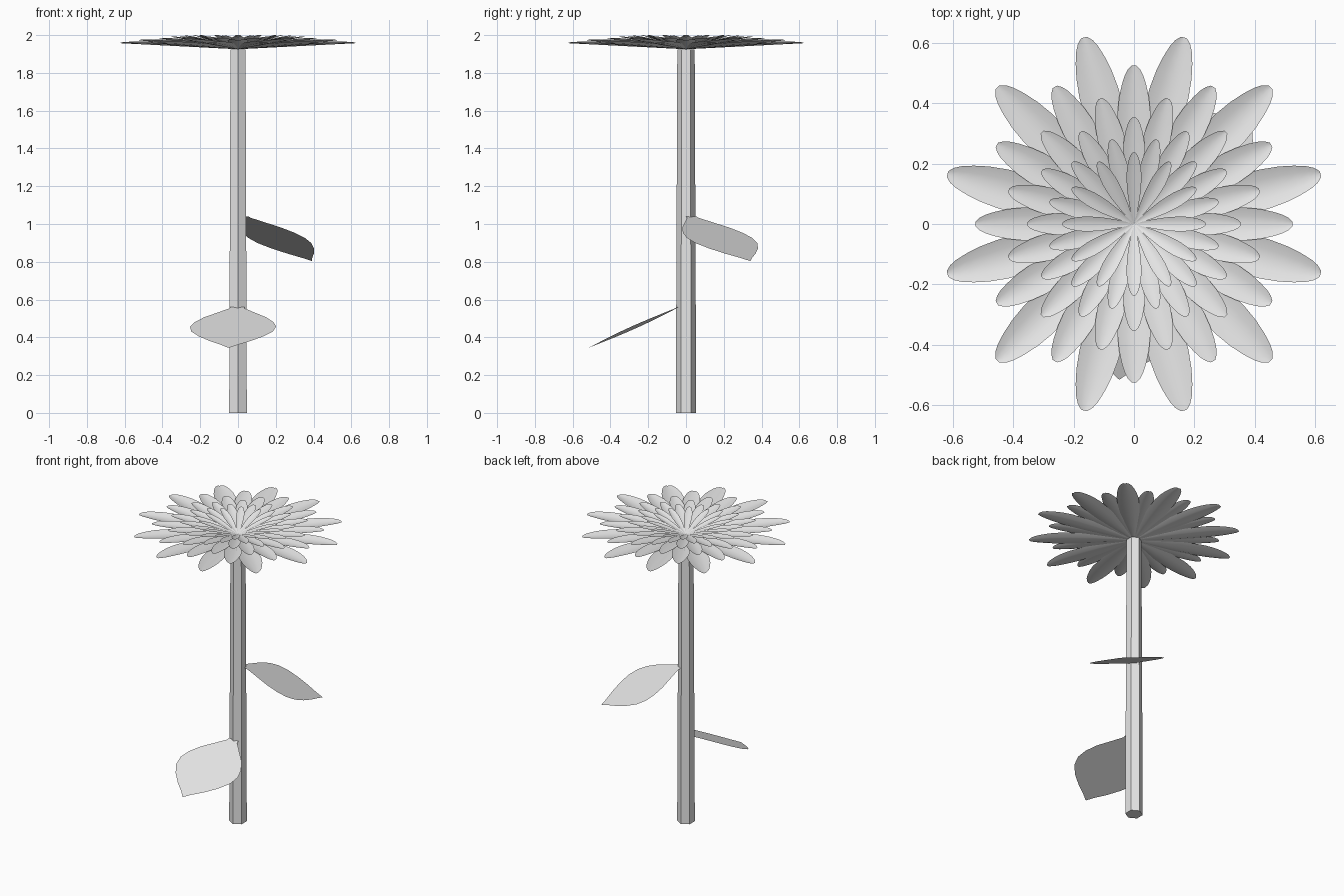
import bpy
import bmesh
from math import radians, tau, cos, sin
from mathutils import Matrix, Vector

cube = bpy.data.objects.get("Cube")
if cube:
    bpy.data.objects.remove(cube, do_unlink=True)

grey = bpy.data.materials.new("light_grey")
grey.use_nodes = True
colour = (0.8, 0.8, 0.8, 1)
grey.diffuse_color = colour
grey.node_tree.nodes["Principled BSDF"].inputs["Base Color"].default_value = colour

# Half-width along the length, both as fractions of the length
PETAL = [(0, .006), (.1, .028), (.25, .062), (.45, .093), (.6, .103), (.7, .104),
         (.8, .094), (.88, .077), (.94, .058), (.975, .04), (1, .016)]
LEAF = [(0, .078), (.03, .084), (.12, .19), (.25, .345), (.37, .44), (.48, .48),
        (.6, .455), (.72, .36), (.84, .22), (.93, .09), (1, .006)]


def make_object(name, bm, smooth=False):
    mesh = bpy.data.meshes.new(name)
    bm.to_mesh(mesh)
    bm.free()
    mesh.materials.append(grey)
    if smooth:
        mesh.shade_smooth()
    obj = bpy.data.objects.new(name, mesh)
    bpy.context.collection.objects.link(obj)
    return obj


def add_blade(bm, outline, length, rise, yaw, start=0, height=0, cup=0, across=4):
    """A thin blade running outwards along yaw, climbing by rise."""
    turn = Matrix.Rotation(yaw, 3, 'Z')
    rows = []
    for t, half in outline:
        row = []
        for i in range(across + 1):
            s = 2 * i / across - 1
            point = Vector((start + length * t, length * half * s,
                            height + rise * t + cup * length * half * s * s))
            row.append(bm.verts.new(turn @ point))
        rows.append(row)
    for a, b in zip(rows, rows[1:]):
        for i in range(across):
            bm.faces.new((a[i], b[i], b[i + 1], a[i + 1]))


# Stem: tapered hexagonal rod with a corner to the front
bm = bmesh.new()
rings = [[bm.verts.new((r * sin(tau * i / 6), r * cos(tau * i / 6), z)) for i in range(6)]
         for r, z in ((.054, 0), (.046, 1.925))]
for i in range(6):
    j = (i + 1) % 6
    bm.faces.new((rings[0][i], rings[0][j], rings[1][j], rings[1][i]))
for ring in rings:
    bm.faces.new(ring)
bmesh.ops.recalc_face_normals(bm, faces=bm.faces)
make_object("stem", bm)

# Flower: staggered rings of petals, smaller and steeper towards the middle
for layer, rise in enumerate((.032, .047, .058, .066, .071, .075)):
    bm = bmesh.new()
    for i in range(12):
        yaw = radians(30 * i + (15 if layer % 2 == 0 else 0))
        add_blade(bm, PETAL, .64 * .82 ** layer, rise, yaw, height=1.925, cup=.25)
    make_object(f"petal_ring_{layer + 1}", bm, smooth=True)

# Leaves: two flat drooping blades
for name, yaw, height, drop in (("lower_leaf", -95.5, .56, .215),
                                ("upper_leaf", 41, 1.04, .235)):
    bm = bmesh.new()
    add_blade(bm, LEAF, .477, -drop, radians(yaw), start=.04, height=height, across=2)
    make_object(name, bm, smooth=True)
